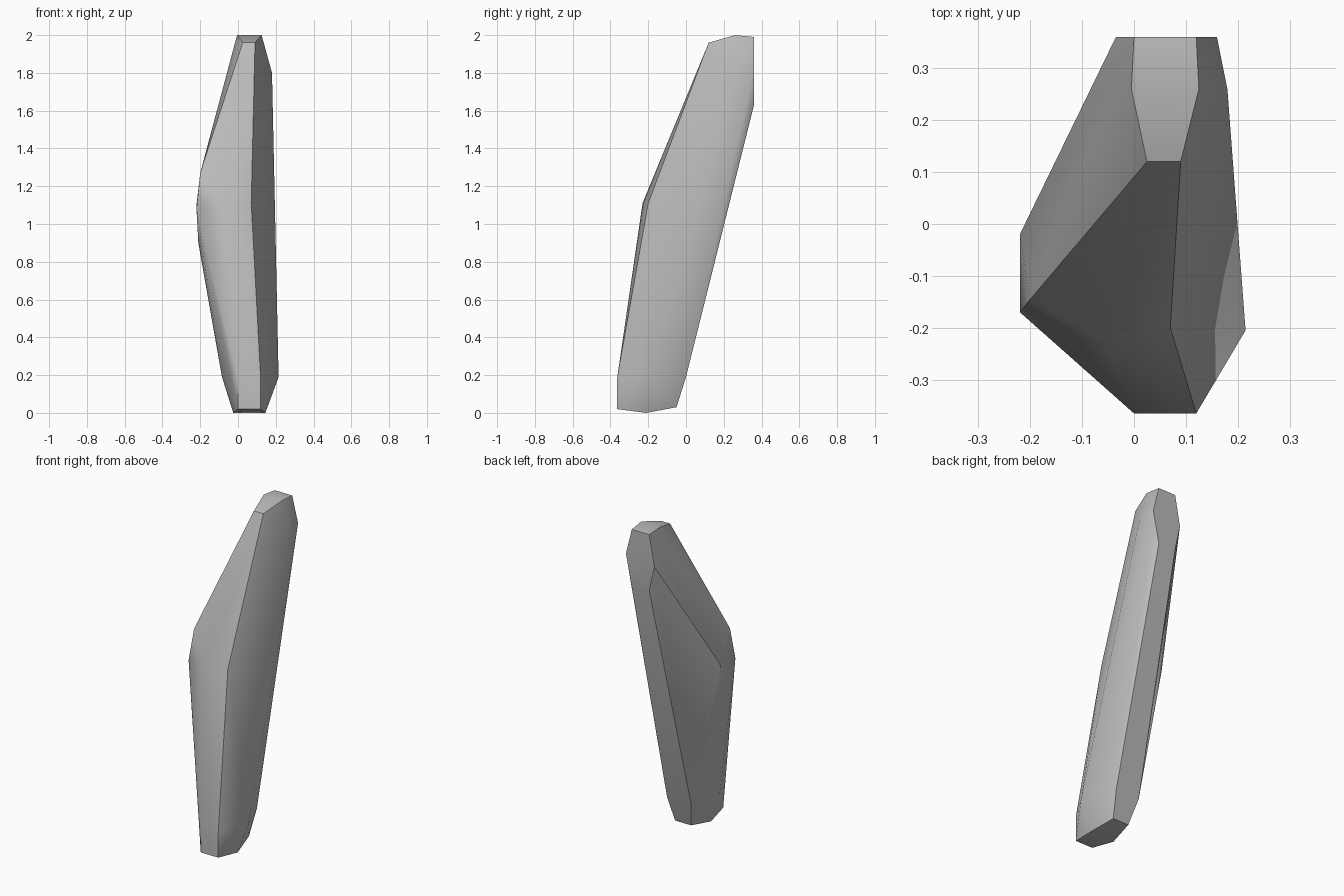
import bpy
import bmesh
import math

cube = bpy.data.objects.get("Cube")
if cube:
    bpy.data.objects.remove(cube, do_unlink=True)

# Single stone-grey colour
grey = bpy.data.materials.new("plain_grey")
grey.use_nodes = True
colour = (0.5, 0.5, 0.5, 1)
grey.diffuse_color = colour
grey.node_tree.nodes["Principled BSDF"].inputs["Base Color"].default_value = colour

# Corners of the leaning shard, from the foot to the tip
foot = [(0, -.365, .02), (.12, -.365, .02), (.145, -.21, 0),
        (.11, -.05, .03), (0, -.05, .03), (-.025, -.21, 0)]
lower_bevel = [(0, -.365, .18), (.12, -.365, .18), (.215, -.205, .19),
               (.13, 0, .19), (-.035, 0, .19), (-.085, -.21, .19)]
belly = [(-.06, -.23, 1.11), (.07, -.2, 1.11), (-.2, -.145, 1.27),
         (-.22, -.17, 1.08), (-.22, -.02, 1.1), (-.21, -.06, .9)]
upper_bevel = [(.18, .26, 1.8), (.16, .36, 1.83), (-.035, .36, 1.8),
               (0, .36, 1.64), (.12, .36, 1.63)]
tip = [(.025, .12, 1.96), (.09, .12, 1.96), (.125, .26, 2),
       (.12, .36, 1.99), (0, .36, 1.99), (-.005, .26, 2)]

# Wrap the corners in a faceted convex skin
bm = bmesh.new()
for ring in (foot, lower_bevel, belly, upper_bevel, tip):
    for point in ring:
        bm.verts.new(point)
bmesh.ops.convex_hull(bm, input=bm.verts)
loose = [v for v in bm.verts if not v.link_faces]
bmesh.ops.delete(bm, geom=loose, context='VERTS')
bmesh.ops.dissolve_limit(bm, angle_limit=math.radians(2),
                         verts=bm.verts, edges=bm.edges)
bmesh.ops.recalc_face_normals(bm, faces=bm.faces)

mesh = bpy.data.meshes.new("shard")
bm.to_mesh(mesh)
bm.free()
shard = bpy.data.objects.new("shard", mesh)
bpy.context.collection.objects.link(shard)
mesh.materials.append(grey)

# Soft shading over shallow facets, crisp main edges
bpy.ops.object.select_all(action='DESELECT')
shard.select_set(True)
bpy.context.view_layer.objects.active = shard
bpy.ops.object.shade_smooth_by_angle(angle=math.radians(30))
